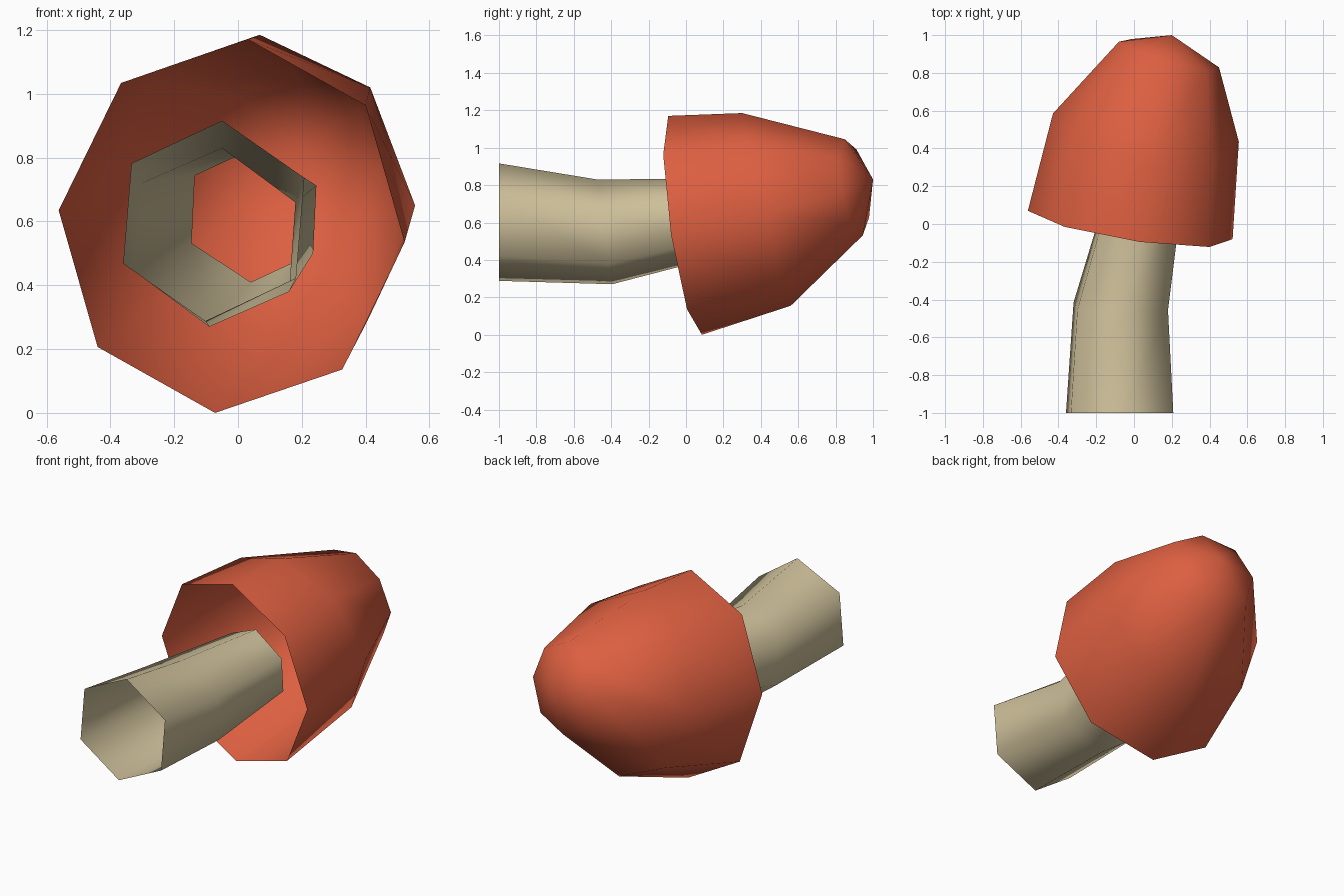
import bpy, math
from mathutils import Vector

if "Cube" in bpy.data.objects:
    bpy.data.objects.remove(bpy.data.objects["Cube"])


def material(name, rgb):
    m = bpy.data.materials.new(name)
    m.diffuse_color = (*rgb, 1)
    m.use_nodes = True
    m.node_tree.nodes["Principled BSDF"].inputs["Base Color"].default_value = m.diffuse_color
    return m


def ring(sides, centre, up, side, bend=0.0):
    """Tilted polygon: centre plus half-axes towards the top and right."""
    pts = []
    for i in range(sides):
        a = math.tau * i / sides
        p = Vector(centre) + Vector(up) * math.cos(a) + Vector(side) * math.sin(a)
        p.y -= bend * math.cos(2 * a)
        pts.append(p)
    return pts


def loft(name, rings, mat, tip=None):
    """Open shell through the rings, optionally closed by a fan to a tip."""
    n = len(rings[0])
    verts = [p for r in rings for p in r]
    faces = []
    for k in range(len(rings) - 1):
        for i in range(n):
            j = (i + 1) % n
            faces.append((k * n + i, k * n + j, (k + 1) * n + j, (k + 1) * n + i))
    if tip:
        base = (len(rings) - 1) * n
        verts.append(Vector(tip))
        faces += [(base + i, base + (i + 1) % n, len(verts) - 1) for i in range(n)]
    me = bpy.data.meshes.new(name)
    me.from_pydata(verts, [], faces)
    me.materials.append(mat)
    me.polygons.foreach_set("use_smooth", [True] * len(me.polygons))
    me.update()
    ob = bpy.data.objects.new(name, me)
    bpy.context.collection.objects.link(ob)
    return ob


red = material("cap red", (0.72, 0.115, 0.052))
cream = material("stem cream", (0.61, 0.52, 0.32))

# Hollow eight-sided cap: rim, shoulder, crown, tip
loft("mushroom_cap", [
    ring(8, (-0.02, -0.005, 0.585), (0.052, -0.09, 0.585), (0.542, -0.075, -0.05)),
    ring(8, (0.063, 0.47, 0.67), (0.005, -0.13, 0.515), (0.492, -0.075, -0.02), 0.04),
    ring(8, (0.185, 0.897, 0.788), (0.015, -0.048, 0.257), (0.265, -0.068, -0.03)),
], red, tip=(0.2, 1.0, 0.83))

# Open six-sided stem: foot, bend, end inside the cap
loft("mushroom_stem", [
    ring(6, (-0.076, -1.0, 0.602), (0.026, 0, 0.314), (0.313, 0, -0.026)),
    ring(6, (-0.07, -0.435, 0.55), (0.02, -0.04, 0.28), (0.277, 0, -0.035)),
    ring(6, (0.05, 0.115, 0.622), (0.01, -0.03, 0.212), (0.22, -0.035, -0.018)),
], cream)
